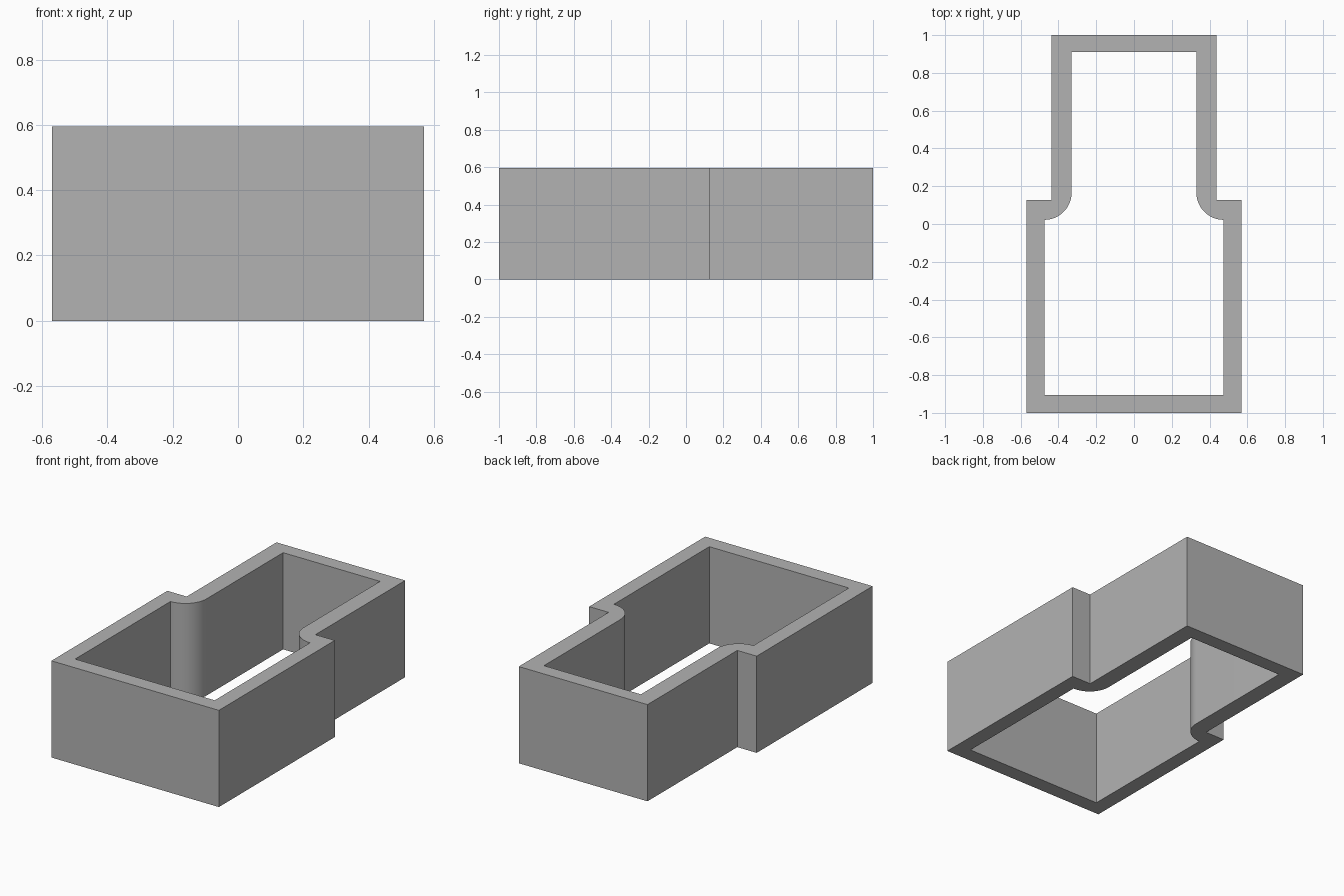
import bpy, bmesh
from math import sin, cos, pi, radians

cube = bpy.data.objects.get("Cube")
if cube:
    bpy.data.objects.remove(cube, do_unlink=True)

HEIGHT = 0.595
RADIUS = 0.145      # inner shoulder rounding
ARC_STEPS = 16

grey = bpy.data.materials.new("mid grey")
grey.use_nodes = True
colour = (0.45, 0.45, 0.45, 1)
grey.diffuse_color = colour
grey.node_tree.nodes["Principled BSDF"].inputs["Base Color"].default_value = colour


def mirrored(half):
    """Close a right-hand outline by mirroring it across x = 0."""
    return half + [(-x, y) for x, y in reversed(half)]


# Outer outline: wide front section stepping into a narrower back section
outer = mirrored([(0.57, -1), (0.57, 0.127), (0.438, 0.127), (0.438, 1)])

# Inner outline: same shape inset, with rounded shoulders
arc = [(0.475 - RADIUS * sin(a), 0.167 - RADIUS * cos(a))
       for a in (i / ARC_STEPS * pi / 2 for i in range(ARC_STEPS + 1))]
inner = mirrored([(0.475, -0.905)] + arc + [(0.33, 0.91)])

# Fill between the two outlines and raise the wall
bm = bmesh.new()
edges = []
for outline in (outer, inner):
    verts = [bm.verts.new((x, y, 0)) for x, y in outline]
    edges += [bm.edges.new((v, verts[i - 1])) for i, v in enumerate(verts)]
bmesh.ops.triangle_fill(bm, edges=edges, use_beauty=True)
raised = bmesh.ops.extrude_face_region(bm, geom=bm.faces[:], use_keep_orig=True)
bmesh.ops.translate(bm, vec=(0, 0, HEIGHT),
                    verts=[g for g in raised["geom"] if isinstance(g, bmesh.types.BMVert)])
bmesh.ops.recalc_face_normals(bm, faces=bm.faces[:])

mesh = bpy.data.meshes.new("stepped_wall_frame")
bm.to_mesh(mesh)
bm.free()
mesh.materials.append(grey)
frame = bpy.data.objects.new("stepped_wall_frame", mesh)
bpy.context.collection.objects.link(frame)

# Smooth shoulders, crisp corners
bpy.ops.object.select_all(action="DESELECT")
frame.select_set(True)
bpy.context.view_layer.objects.active = frame
bpy.ops.object.shade_smooth_by_angle(angle=radians(30))
